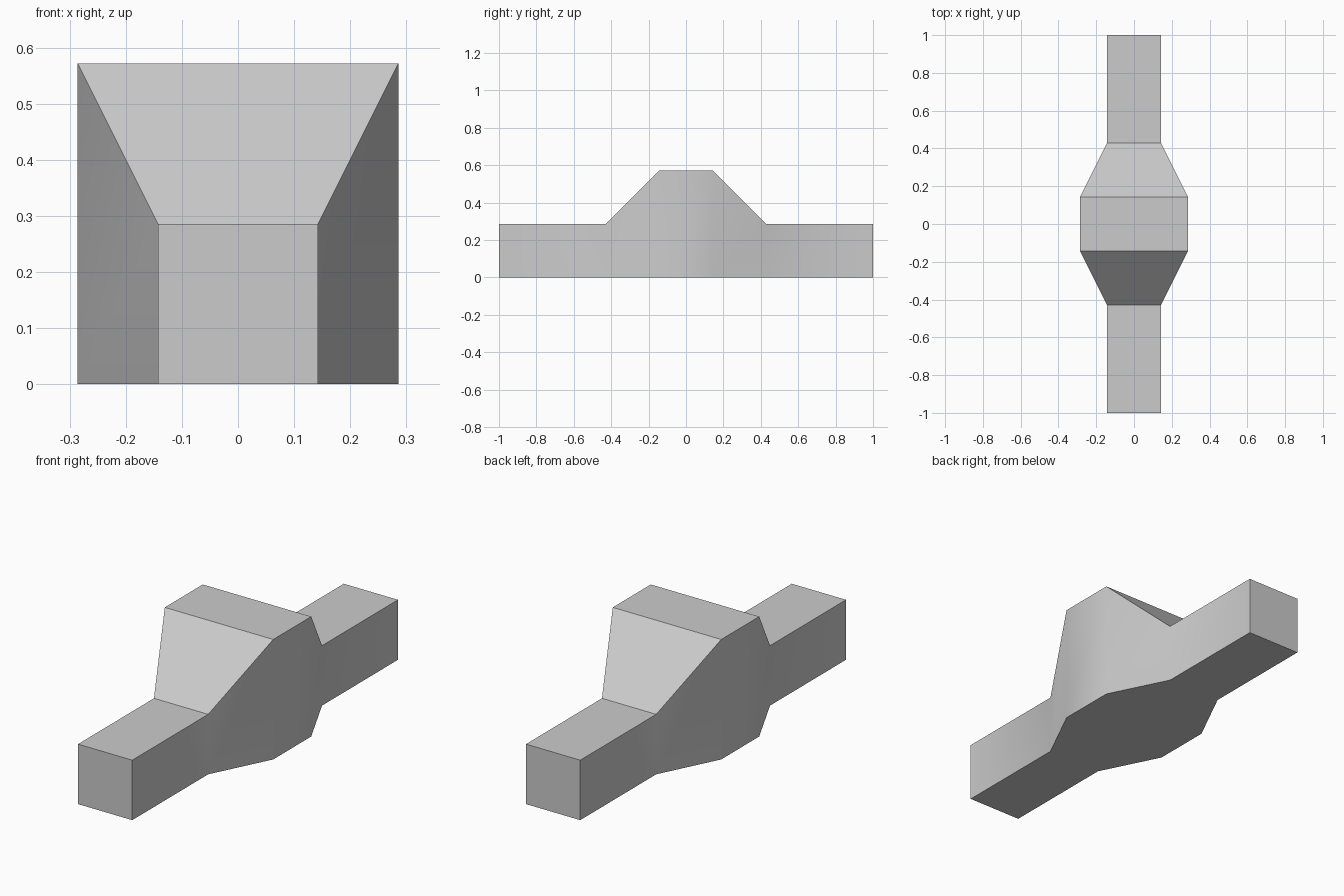
import bpy
import bmesh
import math

cube = bpy.data.objects.get("Cube")
if cube:
    bpy.data.objects.remove(cube, do_unlink=True)

# Single plain grey
grey = bpy.data.materials.new("plain_grey")
grey.use_nodes = True
colour = (0.6, 0.6, 0.6, 1.0)
grey.diffuse_color = colour
grey.node_tree.nodes["Principled BSDF"].inputs["Base Color"].default_value = colour

# Cross-sections of the front half: y, half width, height
U = 1 / 7
half = [(-1.0, U, 2 * U), (-3 * U, U, 2 * U), (-U, 2 * U, 4 * U)]
sections = half + [(-y, w, h) for y, w, h in reversed(half)]

# Loft the bar and its raised middle through the sections
bm = bmesh.new()
rings = [[bm.verts.new(p) for p in ((-w, y, 0), (w, y, 0), (w, y, h), (-w, y, h))]
         for y, w, h in sections]
for a, b in zip(rings, rings[1:]):
    for i in range(4):
        j = (i + 1) % 4
        bm.faces.new((a[i], a[j], b[j], b[i]))
bm.faces.new(rings[0])
bm.faces.new(rings[-1])
bmesh.ops.recalc_face_normals(bm, faces=bm.faces)

mesh = bpy.data.meshes.new("flared_bar")
bm.to_mesh(mesh)
bm.free()
mesh.materials.append(grey)
bar = bpy.data.objects.new("flared_bar", mesh)
bpy.context.collection.objects.link(bar)

# Soft shading along the sides, sharp elsewhere
bpy.ops.object.select_all(action="DESELECT")
bar.select_set(True)
bpy.context.view_layer.objects.active = bar
bpy.ops.object.shade_smooth_by_angle(angle=math.radians(30))
